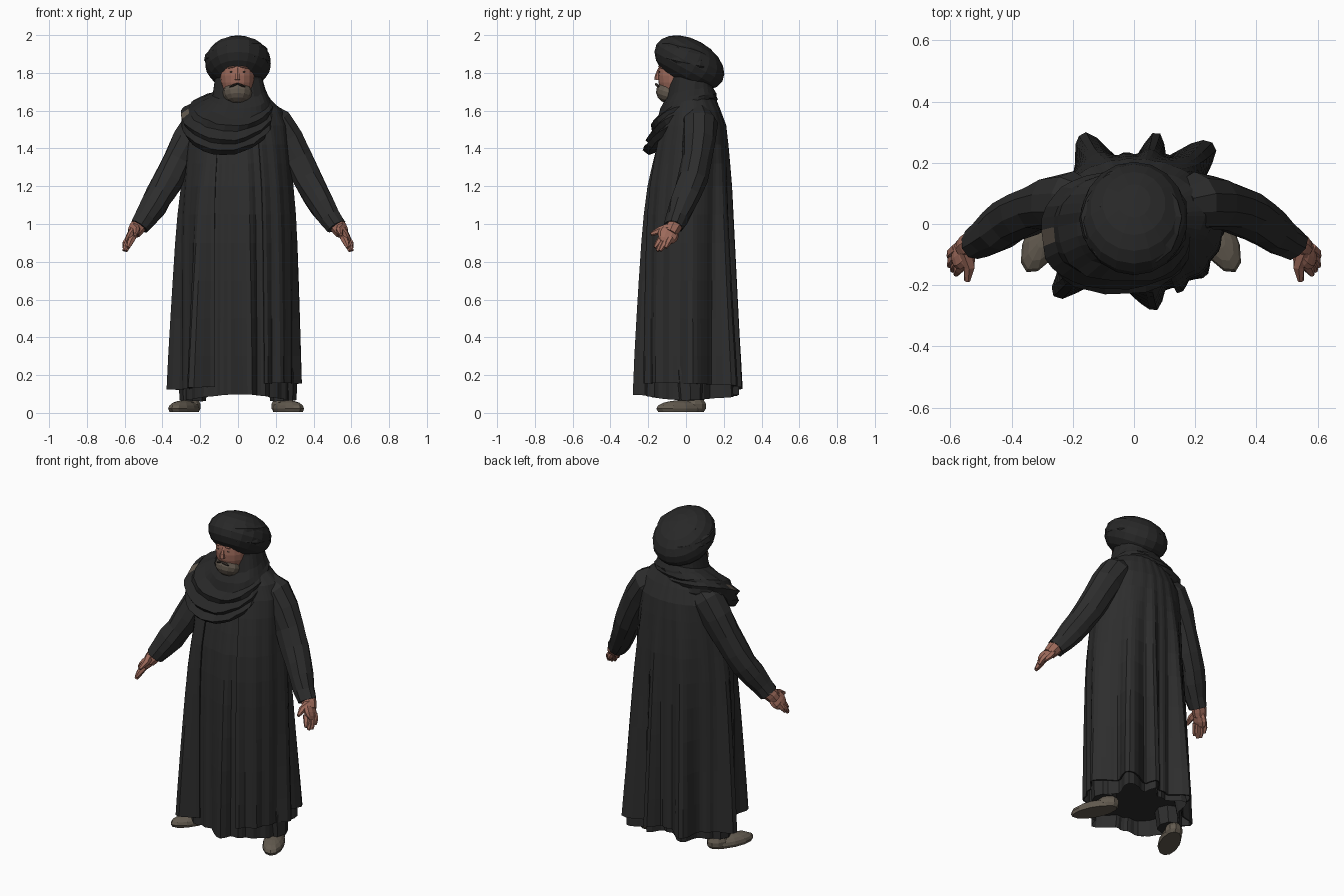
import bpy, bmesh, math, random
from mathutils import Vector, Matrix

if "Cube" in bpy.data.objects:
    bpy.data.objects.remove(bpy.data.objects["Cube"])

random.seed(4)


def material(name, rgb):
    m = bpy.data.materials.new(name)
    m.diffuse_color = (*rgb, 1)
    m.use_nodes = True
    m.node_tree.nodes["Principled BSDF"].inputs["Base Color"].default_value = m.diffuse_color
    return m


CLOTH = material("charcoal cloth", (0.026, 0.026, 0.026))
WRAP = material("black cloth", (0.021, 0.021, 0.021))
SKIN = material("skin", (0.34, 0.145, 0.105))
BEARD = material("grey beard", (0.12, 0.097, 0.075))
DARK = material("dark hair", (0.035, 0.027, 0.022))
SHOE = material("taupe leather", (0.125, 0.105, 0.08))


def finish(name, bm, *mats):
    bmesh.ops.recalc_face_normals(bm, faces=bm.faces)
    me = bpy.data.meshes.new(name)
    bm.to_mesh(me)
    bm.free()
    for m in mats:
        me.materials.append(m)
    ob = bpy.data.objects.new(name, me)
    bpy.context.collection.objects.link(ob)
    return ob


def loft(name, rings, mat, closed=True, caps=(True, True), loop=False):
    bm = bmesh.new()
    vs = [[bm.verts.new(p) for p in r] for r in rings]
    n = len(vs[0])
    for i in range(len(vs) if loop else len(vs) - 1):
        a, b = vs[i], vs[(i + 1) % len(vs)]
        for j in range(n if closed else n - 1):
            k = (j + 1) % n
            bm.faces.new((a[j], a[k], b[k], b[j]))
    if closed and not loop:
        if caps[0]:
            bm.faces.new(vs[0])
        if caps[1]:
            bm.faces.new(vs[-1])
    return finish(name, bm, mat)


def tube(name, path, mat, sides=8, jitter=0.0, loop=False):
    """path holds (x, y, z, radius)"""
    pts = [Vector(p[:3]) for p in path]
    rings = []
    for i, p in enumerate(pts):
        if loop:
            t = pts[(i + 1) % len(pts)] - pts[i - 1]
        else:
            t = pts[min(i + 1, len(pts) - 1)] - pts[max(i - 1, 0)]
        t.normalize()
        ref = Vector((0, 0, 1)) if loop else Vector((0, 1, 0))
        u = (ref - t * ref.dot(t)).normalized()
        v = t.cross(u)
        rings.append([p + (u * math.cos(a) + v * math.sin(a))
                      * (path[i][3] + random.uniform(-jitter, jitter))
                      for a in (2 * math.pi * k / sides for k in range(sides))])
    return loft(name, rings, mat, loop=loop)


def ball(name, loc, size, mat, rot=(0, 0, 0), seg=14, rows=9, floor=None):
    bm = bmesh.new()
    bmesh.ops.create_uvsphere(bm, u_segments=seg, v_segments=rows, radius=1)
    m = Matrix.Translation(loc)
    for ax, a in zip("XYZ", rot):
        m = m @ Matrix.Rotation(a, 4, ax)
    bm.transform(m @ Matrix.Diagonal((*size, 1)))
    if floor is not None:
        for v in bm.verts:
            v.co.z = max(v.co.z, floor)
    return finish(name, bm, mat)


# Robe profile rows: height, half width, front y, back y
PROFILE = [(0.05, .285, -.22, .222), (0.6, .288, -.22, .222), (1.0, .288, -.215, .222),
           (1.2, .276, -.20, .222), (1.4, .262, -.165, .215), (1.52, .255, -.13, .205),
           (1.6, .225, -.105, .175), (1.66, .16, -.085, .15), (1.72, .11, -.07, .13)]
# Large folds: angle in degrees, height at the hem, width in degrees, share on the tunic
FOLDS = [(121, .10, 10, .9), (75, .072, 8, 1), (47, .118, 10, .9), (172, .085, 9, .3),
         (8, .048, 9, .5), (222, .10, 8, .2), (282, .075, 12, 1), (325, .02, 9, 0),
         (305, .02, 9, 1)]


def robe_point(deg, z, inset=0.0):
    for lo, hi in zip(PROFILE, PROFILE[1:]):
        if z <= hi[0]:
            break
    f = (z - lo[0]) / (hi[0] - lo[0])
    _, rx, y0, y1 = [a + (b - a) * f for a, b in zip(lo, hi)]
    a = math.radians(deg)
    ry, cy = (y1 - y0) / 2, (y1 + y0) / 2
    r = 1 / math.sqrt((math.cos(a) / rx) ** 2 + (math.sin(a) / ry) ** 2)
    t = max(0, min(1, (1.5 - z) / 1.35))
    for ang, amp, width, share in FOLDS:
        d = (deg - ang + 180) % 360 - 180
        r += amp * (share if inset > 0 else 1) * t * math.exp(-abs(d / width) ** 2.4)
    r += (0.3 + t) * 0.005 * math.sin(19 * a + 1) - inset
    return Vector((r * math.cos(a), cy + r * math.sin(a), z))


LEVELS = [.3, .5, .7, .9, 1.05, 1.2, 1.32, 1.42, 1.52, 1.6, 1.66, 1.72]

# Inner tunic, hollowed at the hem
rings = [[robe_point(d, .17, .025) for d in range(0, 360, 5)]]
rings += [[robe_point(d, z if i else .098 - .03 * math.cos(math.radians(d)) ** 2, .010)
           for d in range(0, 360, 5)] for i, z in enumerate([.08] + LEVELS)]
loft("tunic", rings, CLOTH)

# Outer coat, open at the front
span = range(-58, 240, 4)
rings = [[robe_point(d, z if i else .14 + .016 * math.cos(math.radians(d))
                     - .008 * math.sin(math.radians(d)), -.004)
          for d in span] for i, z in enumerate([.13] + LEVELS[:-1])]
coat = loft("coat", rings, CLOTH, closed=False)
mod = coat.modifiers.new("thickness", "SOLIDIFY")
mod.thickness = 0.008
mod.offset = 0

# Limbs
for side, s in (("right", 1), ("left", -1)):
    tube(side + "_sleeve", [(s * x, y, z, r) for x, y, z, r in (
        (.15, .06, 1.57, .08), (.20, .07, 1.53, .10), (.26, .068, 1.44, .09),
        (.315, .056, 1.34, .081), (.365, .035, 1.24, .082), (.41, .007, 1.16, .076),
        (.445, -.02, 1.10, .071), (.487, -.045, 1.035, .06), (.52, -.063, .985, .052))],
        CLOTH, sides=10, jitter=.006)
    # Hands: wrist, palm, four fingers and a thumb
    tube(side + "_wrist", [(s * .515, -.052, 1.005, .042), (s * .538, -.07, .975, .042),
                           (s * .553, -.083, .95, .036)], SKIN)
    ball(side + "_palm", (s * .56, -.094, .943), (.026, .056, .058), SKIN,
         (math.radians(-25), s * math.radians(-32), 0), 10, 7)
    for n, (b, m, t) in enumerate((
            ((.557, -.125, .93), (.572, -.147, .90), (.582, -.165, .875)),
            ((.567, -.112, .92), (.583, -.135, .885), (.593, -.152, .857)),
            ((.575, -.098, .92), (.593, -.12, .885), (.603, -.137, .858)),
            ((.578, -.08, .925), (.596, -.095, .90), (.604, -.108, .874)))):
        tube(f"{side}_finger_{n + 1}", [(s * p[0], *p[1:], r)
             for p, r in zip((b, m, t), (.02, .017, .009))], SKIN, sides=6)
    tube(side + "_thumb", [(s * .545, -.092, .98, .026), (s * .538, -.14, .965, .020),
                           (s * .545, -.186, .945, .010)], SKIN, sides=6)
    # Legs and shoes
    fx = .265 if s > 0 else -.285
    tube(side + "_trouser_leg", [(s * .20, .02, .4, .09), (s * .235, .02, .2, .08),
                                 (s * .24, .025, .065, .07)], CLOTH)
    turn = s * math.radians(27)
    ball(side + "_shoe", (fx, -.028, .022), (.062, .145, .045), SHOE, (0, 0, turn), 12, 8, .005)
    ball(side + "_shoe_heel", (fx - s * .035, .045, .035), (.052, .068, .052), SHOE,
         (0, 0, turn), 10, 7, .005)

# Head and face
ball("head", (-.003, -.055, 1.785), (.092, .094, .135), SKIN, seg=16, rows=12)
tube("nose", [(-.003, -.138, 1.825, .008), (-.003, -.15, 1.79, .013),
              (-.003, -.152, 1.763, .017)], SKIN, sides=6)
ball("beard", (-.003, -.088, 1.695), (.078, .072, .060), BEARD, (math.radians(-18), 0, 0), 12, 8)
for side, s in (("right", 1), ("left", -1)):
    cx = -.003 + s * .034
    ball(side + "_eye", (cx, -.139, 1.806), (.009, .003, .004), DARK, (0, 0, s * .4), 8, 6)
    ball(side + "_brow", (cx, -.136, 1.83), (.024, .008, .005), SKIN, (0, s * .15, s * .4), 8, 6)
    ball(side + "_moustache", (-.003 + s * .02, -.153, 1.735), (.027, .009, .006), DARK,
         (0, s * .4, s * .3), 8, 6)

# Turban: tilted dome with wrapped bands (y, lift, pitch, roll, radius, thickness)
ball("turban", (0, .018, 1.853), (.176, .20, .125), WRAP, (math.radians(-29), 0, 0), 18, 10)
for n, (y, lift, pitch, roll, rad, r) in enumerate((
        (.014, .008, -15, .06, .143, .036), (-.002, .03, -19, -.16, .132, .036),
        (-.012, .062, -20, .14, .098, .036))):
    m = (Matrix.Translation((0, y, 1.858)) @ Matrix.Rotation(math.radians(pitch), 4, "X")
         @ Matrix.Rotation(roll, 4, "Y"))
    path = [(*(m @ Vector((rad * math.cos(a), rad * 1.03 * math.sin(a), lift))), r)
            for a in (2 * math.pi * k / 18 for k in range(18))]
    tube(f"turban_band_{n + 1}", path, WRAP, sides=7, jitter=.005, loop=True)

# Scarf: hood tube spreading into a cowl; rows are cx, cy, rx, ry, z, back lift, left lift
ROWS = [(.002, .03, .112, .105, 1.85, .0, 0), (.003, .025, .125, .115, 1.77, .01, 0),
        (.005, .018, .14, .125, 1.69, .03, 0), (.005, .01, .16, .15, 1.645, .04, .03),
        (-.005, .005, .18, .155, 1.615, .06, .045), (-.03, -.01, .215, .18, 1.585, .07, .045),
        (-.04, -.01, .225, .17, 1.565, .08, .04), (-.058, -.02, .248, .19, 1.535, .095, .045),
        (-.055, -.015, .238, .178, 1.515, .095, .04), (-.055, -.03, .24, .198, 1.485, .10, .03),
        (-.05, -.02, .22, .178, 1.46, .10, .02), (-.045, .0, .18, .14, 1.47, .09, .02)]


def squarish(v):
    return math.copysign(abs(v) ** .8, v)


rings = []
for cx, cy, rx, ry, z, lift, left in ROWS:
    ring = []
    for k in range(30):
        a = 2 * math.pi * k / 30
        c, s = math.cos(a), math.sin(a)
        w = 1 + random.uniform(-.025, .025)
        ring.append((cx + rx * w * squarish(c), cy + ry * w * (squarish(s) if s < 0 else s),
                     z + lift * s + left * max(-c, 0) + .6 * lift * max(c, 0)
                     + random.uniform(-.005, .005)))
    rings.append(ring)
scarf = loft("scarf", rings, WRAP, caps=(False, False))

# Small pale patch on the shoulder side of the scarf
scarf.data.materials.append(BEARD)
spot = Vector((-.28, -.07, 1.59))
patch = min(scarf.data.polygons, key=lambda p: (p.center - spot).length)
patch.material_index = 1
